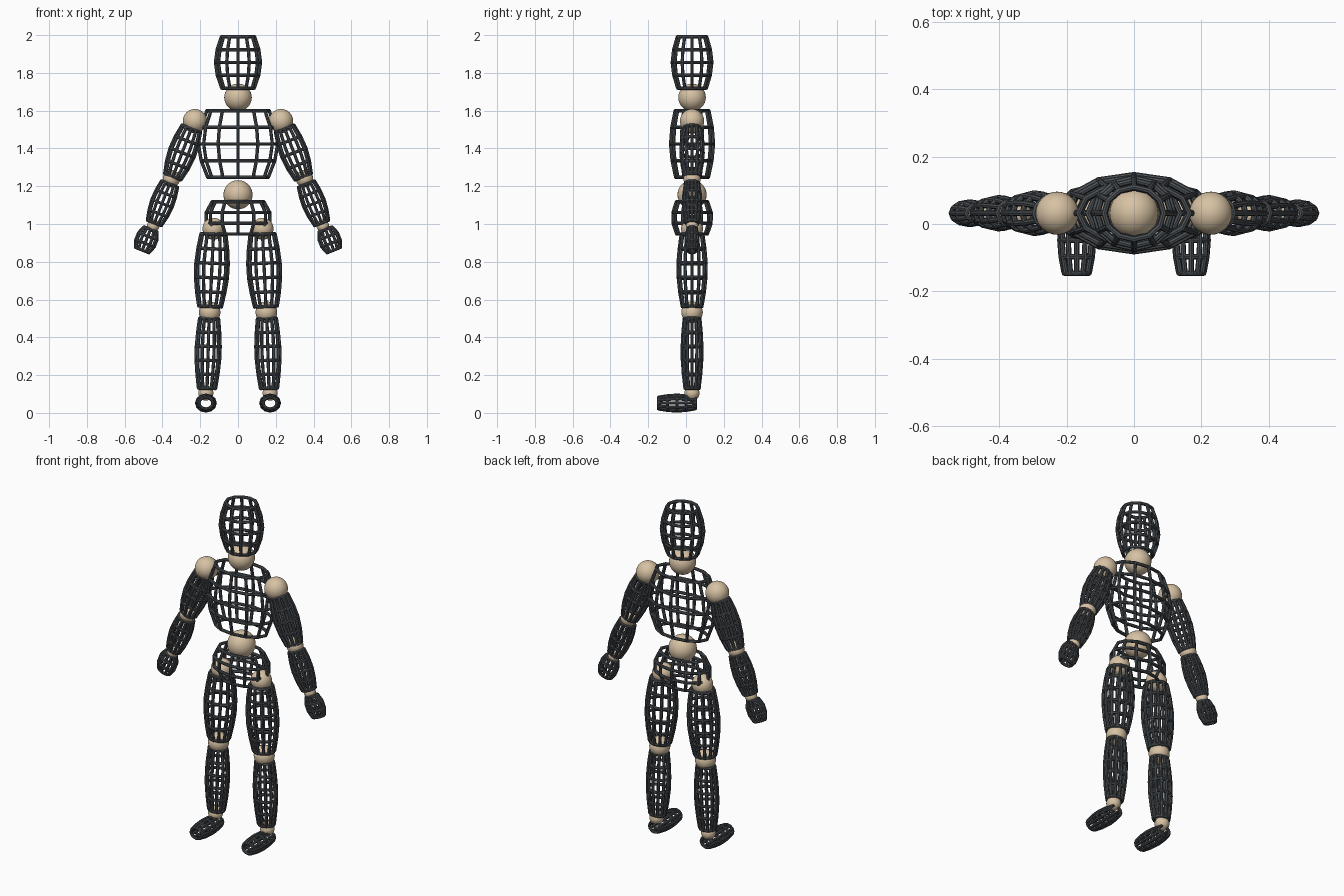
import bpy, math
from mathutils import Vector

if "Cube" in bpy.data.objects:
    bpy.data.objects.remove(bpy.data.objects["Cube"])

CY = 0.032      # depth centre of the body
SIDES = 12


def material(name, rgb):
    m = bpy.data.materials.new(name)
    m.diffuse_color = (*rgb, 1)
    m.use_nodes = True
    m.node_tree.nodes["Principled BSDF"].inputs["Base Color"].default_value = m.diffuse_color
    return m


WOOD = material("pale_wood", (0.68, 0.54, 0.37))
WIRE = material("dark_wire", (0.075, 0.085, 0.095))


def ball(name, x, z, r, y=CY):
    bpy.ops.mesh.primitive_uv_sphere_add(segments=32, ring_count=16, radius=r, location=(x, y, z))
    o = bpy.context.object
    o.name = name
    o.data.materials.append(WOOD)
    bpy.ops.object.shade_smooth()


def cage(name, a, b, r_start, r_mid, r_end, flat, rings, tube=0.009, v=(0, 1, 0)):
    """Barrel of round bars from a to b; radii are across, flat scales along v."""
    a, b, v = Vector(a), Vector(b), Vector(v)
    d = (b - a).normalized()
    u = v.cross(d).normalized()
    grid = []
    for i in range(rings):
        t = i / (rings - 1)
        base = r_start + (r_end - r_start) * t
        r = base + (r_mid - (r_start + r_end) / 2) * math.sin(math.pi * t)
        c = a.lerp(b, t)
        grid.append([c + u * r * math.cos(k * math.tau / SIDES)
                     + v * r * flat * math.sin(k * math.tau / SIDES) for k in range(SIDES)])
    cu = bpy.data.curves.new(name, 'CURVE')
    cu.dimensions = '3D'
    cu.bevel_depth = tube
    cu.bevel_resolution = 2
    cu.use_fill_caps = True
    paths = [(row, True) for row in grid] + [(col, False) for col in zip(*grid)]
    for pts, closed in paths:
        s = cu.splines.new('POLY')
        s.points.add(len(pts) - 1)
        for p, co in zip(s.points, pts):
            p.co = (*co, 1)
        s.use_cyclic_u = closed
    cu.materials.append(WIRE)
    o = bpy.data.objects.new(name, cu)
    bpy.context.collection.objects.link(o)
    bpy.ops.object.select_all(action='DESELECT')
    o.select_set(True)
    bpy.context.view_layer.objects.active = o
    bpy.ops.object.convert(target='MESH')
    bpy.ops.object.shade_smooth_by_angle()


# Head, trunk and central joints
cage("head", (0, CY, 1.719), (0, CY, 1.991), 0.086, 0.119, 0.088, 0.88, 5)
ball("neck_ball", 0, 1.67, 0.073)
cage("chest", (0, CY, 1.247), (0, CY, 1.6), 0.16, 0.21, 0.165, 0.54, 5)
ball("waist_ball", 0, 1.155, 0.077)
cage("pelvis", (0, CY, 0.947), (0, CY, 1.118), 0.135, 0.173, 0.137, 0.6, 4)

# Limbs, both sides
for s, side in ((-1, "right"), (1, "left")):
    def P(x, z, y=CY):
        return (s * x, y, z)

    ball(side + "_shoulder_ball", s * 0.228, 1.545, 0.064)
    cage(side + "_upper_arm", P(0.247, 1.505), P(0.345, 1.25), 0.052, 0.068, 0.046, 0.87, 5)
    ball(side + "_elbow_ball", s * 0.352, 1.24, 0.046)
    cage(side + "_forearm", P(0.362, 1.212), P(0.443, 1.005), 0.046, 0.058, 0.04, 0.8, 5, 0.008)
    ball(side + "_wrist_ball", s * 0.449, 0.99, 0.033)
    cage(side + "_hand", P(0.463, 0.972), P(0.507, 0.861), 0.037, 0.055, 0.038, 0.62, 4, 0.008)

    ball(side + "_hip_ball", s * 0.13, 0.975, 0.058)
    cage(side + "_thigh", P(0.13, 0.945), P(0.148, 0.563), 0.066, 0.086, 0.06, 0.87, 6)
    ball(side + "_knee_ball", s * 0.15, 0.533, 0.057)
    cage(side + "_shin", P(0.153, 0.5), P(0.164, 0.13), 0.05, 0.063, 0.045, 0.83, 6)
    ball(side + "_ankle_ball", s * 0.17, 0.105, 0.04)
    cage(side + "_foot", P(0.17, 0.052, 0.05), P(0.17, 0.052, -0.146), 0.036, 0.05, 0.037, 0.85, 5,
         0.008, (0, 0, 1))
